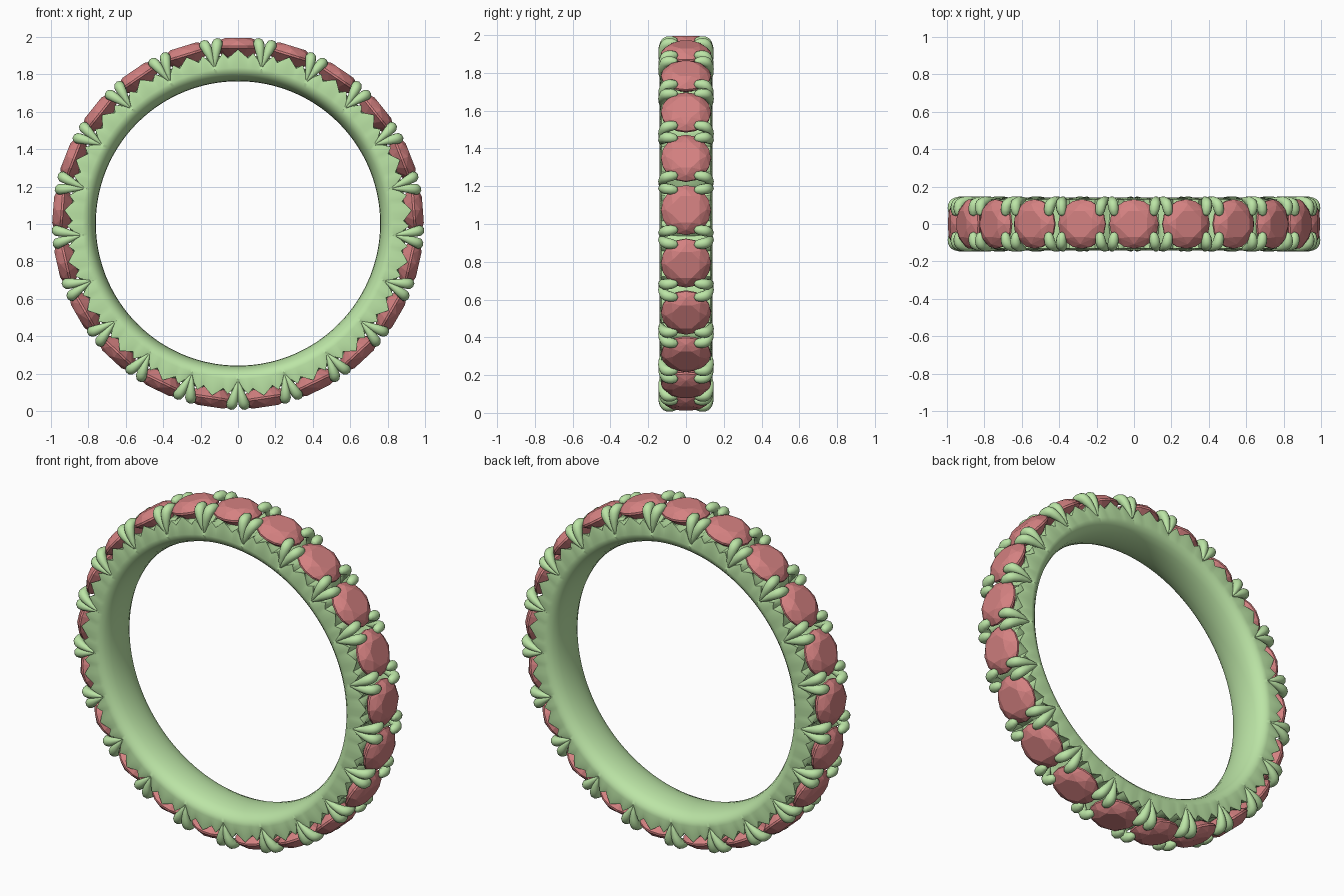
import bpy, bmesh
from math import sin, cos, pi, radians

if "Cube" in bpy.data.objects:
    bpy.data.objects.remove(bpy.data.objects["Cube"])

N = 21                 # stones around the band
PITCH = 2 * pi / N
CZ = 1.003             # height of the ring centre


def material(name, rgb):
    m = bpy.data.materials.new(name)
    m.diffuse_color = (*rgb, 1)
    m.use_nodes = True
    m.node_tree.nodes["Principled BSDF"].inputs["Base Color"].default_value = m.diffuse_color
    return m


GREEN = material("green_metal", (0.50, 0.78, 0.38))
RED = material("red_stone", (0.66, 0.22, 0.22))


def place(a, y, r, th):
    """Tangential offset a, width y, radius r at angle th from the top."""
    return (a * cos(th) + r * sin(th), y, CZ - a * sin(th) + r * cos(th))


def finish(obj, mat, angle=None):
    obj.data.materials.clear()
    obj.data.materials.append(mat)
    if angle:
        bpy.ops.object.select_all(action='DESELECT')
        obj.select_set(True)
        bpy.context.view_layer.objects.active = obj
        bpy.ops.object.shade_smooth_by_angle(angle=radians(angle))


def mesh_object(name, bm):
    bmesh.ops.recalc_face_normals(bm, faces=bm.faces)
    me = bpy.data.meshes.new(name)
    bm.to_mesh(me)
    bm.free()
    obj = bpy.data.objects.new(name, me)
    bpy.context.collection.objects.link(obj)
    return obj


# Band: comfort-fit section swept round, its outer rim jagged under each stone
RIM = [(0.0, 0.93), (0.2, 0.885), (0.3, 0.915), (0.5, 0.85)]


def rim_radius(u):
    u = abs(u)
    for (u0, r0), (u1, r1) in zip(RIM, RIM[1:]):
        if u <= u1 + 1e-6:
            return r0 + (r1 - r0) * (u - u0) / (u1 - u0)
    return RIM[-1][1]


STEPS = 20
bm = bmesh.new()
rings = []
for i in range(N * STEPS):
    u = (i % STEPS) / STEPS
    u = u - 1 if u > 0.5 else u
    e = rim_radius(u)
    half = [(0.763, 0.04), (0.771, 0.08), (0.786, 0.113), (0.808, 0.134),
            (0.832, 0.141), (e, 0.131), (min(e, 0.90), 0.09)]
    section = [(0.76, 0)] + half + [(0.90, 0)] + [(r, -y) for r, y in reversed(half)]
    rings.append([bm.verts.new(place(0, y, r, i * PITCH / STEPS)) for r, y in section])
for k, ring in enumerate(rings):
    nxt = rings[(k + 1) % len(rings)]
    for j in range(len(ring)):
        j2 = (j + 1) % len(ring)
        bm.faces.new((ring[j], ring[j2], nxt[j2], nxt[j]))
finish(mesh_object("band", bm), GREEN, 32)

# Stones: round brilliant cut as the hull of table, crown, girdle and culet
LEVELS = [(8, 0.076, 0.991, 0.5), (8, 0.108, 0.975, 0.0),
          (16, 0.132, 0.948, 0.0), (16, 0.132, 0.937, 0.0), (8, 0.02, 0.85, 0.0)]
bm = bmesh.new()
for k in range(N):
    pts = []
    for n, rad, h, off in LEVELS:
        for j in range(n):
            t = 2 * pi * (j + off) / n
            pts.append(bm.verts.new(place(rad * cos(t), rad * sin(t), h, k * PITCH)))
    bmesh.ops.convex_hull(bm, input=pts)
finish(mesh_object("stones", bm), RED)

# Prongs: four tapering claws per stone, curling over the girdle
CLAW = [(0.124, 0.134, 0.838, 0.004), (0.121, 0.130, 0.88, 0.016),
        (0.116, 0.120, 0.93, 0.026), (0.112, 0.104, 0.958, 0.029),
        (0.108, 0.075, 0.964, 0.027), (0.104, 0.053, 0.962, 0.020),
        (0.102, 0.043, 0.960, 0.003)]
cu = bpy.data.curves.new("prongs", 'CURVE')
cu.dimensions = '3D'
cu.bevel_depth = 1.0
cu.bevel_resolution = 3
cu.resolution_u = 4
cu.use_fill_caps = True
for k in range(N):
    for sa in (-1, 1):
        for sy in (-1, 1):
            sp = cu.splines.new('BEZIER')
            sp.bezier_points.add(len(CLAW) - 1)
            for p, (a, y, r, rad) in zip(sp.bezier_points, CLAW):
                p.co = place(sa * a, sy * y, r, k * PITCH)
                p.radius = rad
                p.handle_left_type = p.handle_right_type = 'AUTO'
prongs = bpy.data.objects.new("prongs", cu)
bpy.context.collection.objects.link(prongs)
bpy.ops.object.select_all(action='DESELECT')
prongs.select_set(True)
bpy.context.view_layer.objects.active = prongs
bpy.ops.object.convert(target='MESH')
finish(bpy.context.view_layer.objects.active, GREEN, 50)
